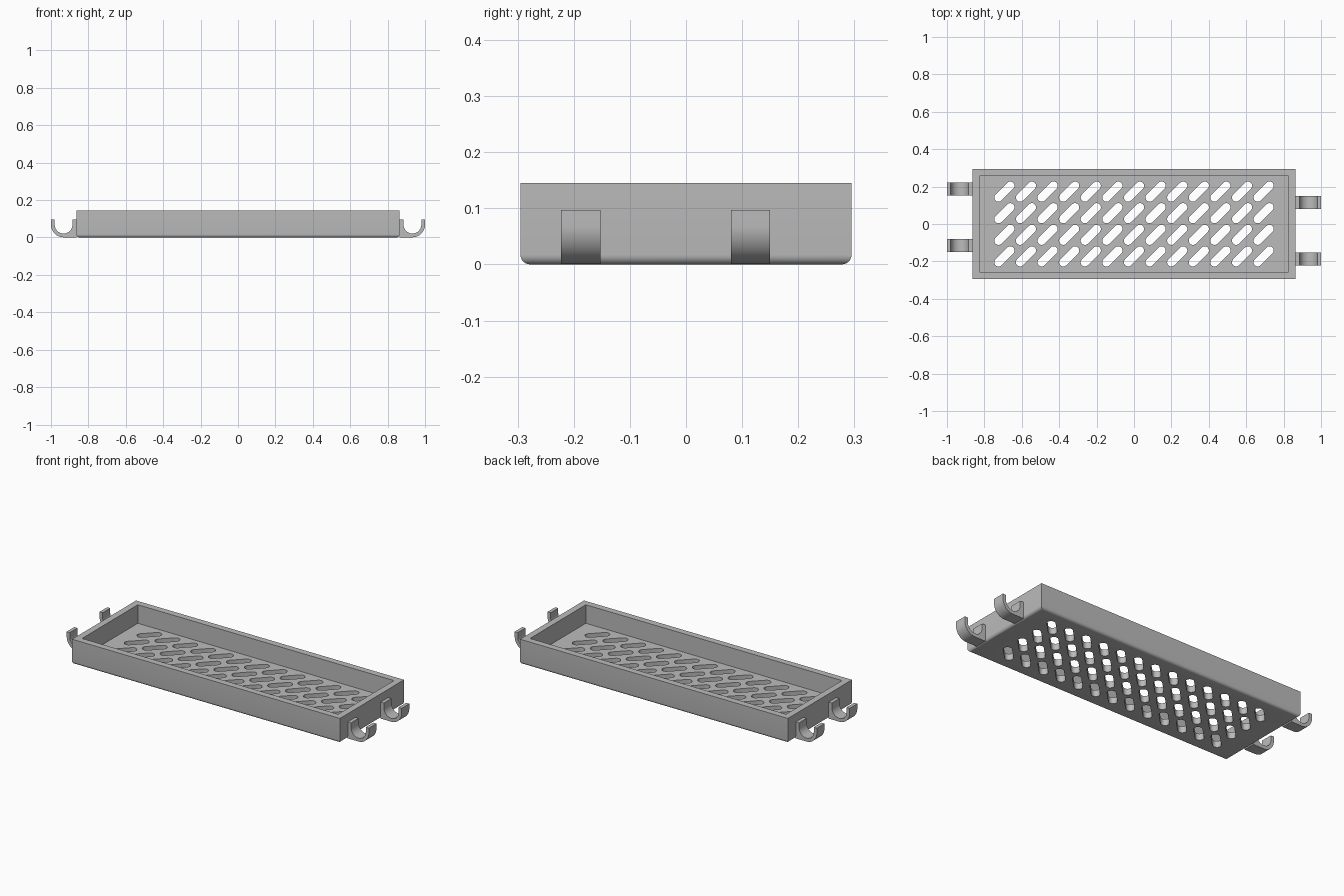
import bpy, bmesh, math
from mathutils import Matrix

cube = bpy.data.objects.get("Cube")
if cube:
    bpy.data.objects.remove(cube, do_unlink=True)

# Overall sizes
HALF_X, HALF_Y, HEIGHT = 0.864, 0.295, 0.145
WALL = 0.038
FLOOR = 0.037

grey = bpy.data.materials.new("plain_grey")
grey.use_nodes = True
colour = (0.5, 0.5, 0.5, 1)
grey.diffuse_color = colour
grey.node_tree.nodes["Principled BSDF"].inputs["Base Color"].default_value = colour


def make_object(name, bm):
    bmesh.ops.recalc_face_normals(bm, faces=bm.faces)
    mesh = bpy.data.meshes.new(name)
    bm.to_mesh(mesh)
    bm.free()
    mesh.materials.append(grey)
    obj = bpy.data.objects.new(name, mesh)
    bpy.context.collection.objects.link(obj)
    return obj


def add_box(bm, half_x, half_y, low, high):
    size = Matrix.Diagonal((2 * half_x, 2 * half_y, high - low, 1))
    place = Matrix.Translation((0, 0, (low + high) / 2))
    return bmesh.ops.create_cube(bm, size=1, matrix=place @ size)


def add_prism(bm, points, offset):
    """Extrude a closed outline of 3D points along the offset."""
    face = bm.faces.new([bm.verts.new(p) for p in points])
    out = bmesh.ops.extrude_face_region(bm, geom=[face], use_keep_orig=True)
    verts = [g for g in out["geom"] if isinstance(g, bmesh.types.BMVert)]
    bmesh.ops.translate(bm, verts=verts, vec=offset)


def arc(cx, cz, radius, start, end, steps):
    angles = [math.radians(start + (end - start) * i / steps) for i in range(steps + 1)]
    return [(cx + radius * math.cos(a), cz + radius * math.sin(a)) for a in angles]


def cut(target, cutter):
    mod = target.modifiers.new("cut", "BOOLEAN")
    mod.operation = "DIFFERENCE"
    mod.solver = "EXACT"
    mod.object = cutter
    bpy.context.view_layer.objects.active = target
    bpy.ops.object.modifier_apply(modifier=mod.name)
    bpy.data.objects.remove(cutter, do_unlink=True)


def smooth(obj):
    bpy.ops.object.select_all(action="DESELECT")
    obj.select_set(True)
    bpy.context.view_layer.objects.active = obj
    bpy.ops.object.shade_smooth_by_angle(angle=math.radians(30))


# Tray body with rounded lower edges
bm = bmesh.new()
add_box(bm, HALF_X, HALF_Y, 0, HEIGHT)
lower = [e for e in bm.edges if all(v.co.z < 0.001 for v in e.verts)]
bmesh.ops.bevel(bm, geom=lower, offset=0.017, segments=6, profile=0.5, affect="EDGES")
tray = make_object("tray", bm)

# Hollow inside
bm = bmesh.new()
add_box(bm, HALF_X - WALL, HALF_Y - WALL, FLOOR, HEIGHT + 0.1)
cut(tray, make_object("hollow_cutter", bm))

# Diagonal drain slots through the floor
bm = bmesh.new()
PITCH, RADIUS, REACH = 0.1155, 0.0225, 0.0315
for col in range(13):
    for row in range(4):
        x, y = (col - 6) * PITCH, (row - 1.5) * PITCH
        outline = (arc(x + REACH, y + REACH, RADIUS, -45, 135, 10)
                   + arc(x - REACH, y - REACH, RADIUS, 135, 315, 10))
        add_prism(bm, [(px, py, -0.02) for px, py in outline], (0, 0, 0.08))
cut(tray, make_object("slot_cutter", bm))
smooth(tray)

# Open hooks on both ends, staggered so trays can sit side by side
CX, CZ, OUTER, INNER, TIP = 0.9325, 0.0685, 0.0675, 0.0475, 0.097
profile = ([(HALF_X - 0.001, TIP), (HALF_X - 0.001, 0.001)]
           + arc(CX, CZ, OUTER, 270, 360, 16) + [(CX + OUTER, TIP), (CX + INNER, TIP)]
           + arc(CX, CZ, INNER, 0, -180, 24) + [(CX - INNER, TIP)])
for side, label in ((1, "left"), (-1, "right")):
    for y, place in ((-0.1875, "a"), (0.115, "b")):
        bm = bmesh.new()
        add_prism(bm, [(px, y - 0.035, pz) for px, pz in profile], (0, 0.07, 0))
        if side < 0:
            bmesh.ops.rotate(bm, verts=bm.verts, matrix=Matrix.Rotation(math.pi, 3, "Z"))
        smooth(make_object(f"{label}_hook_{place}", bm))
